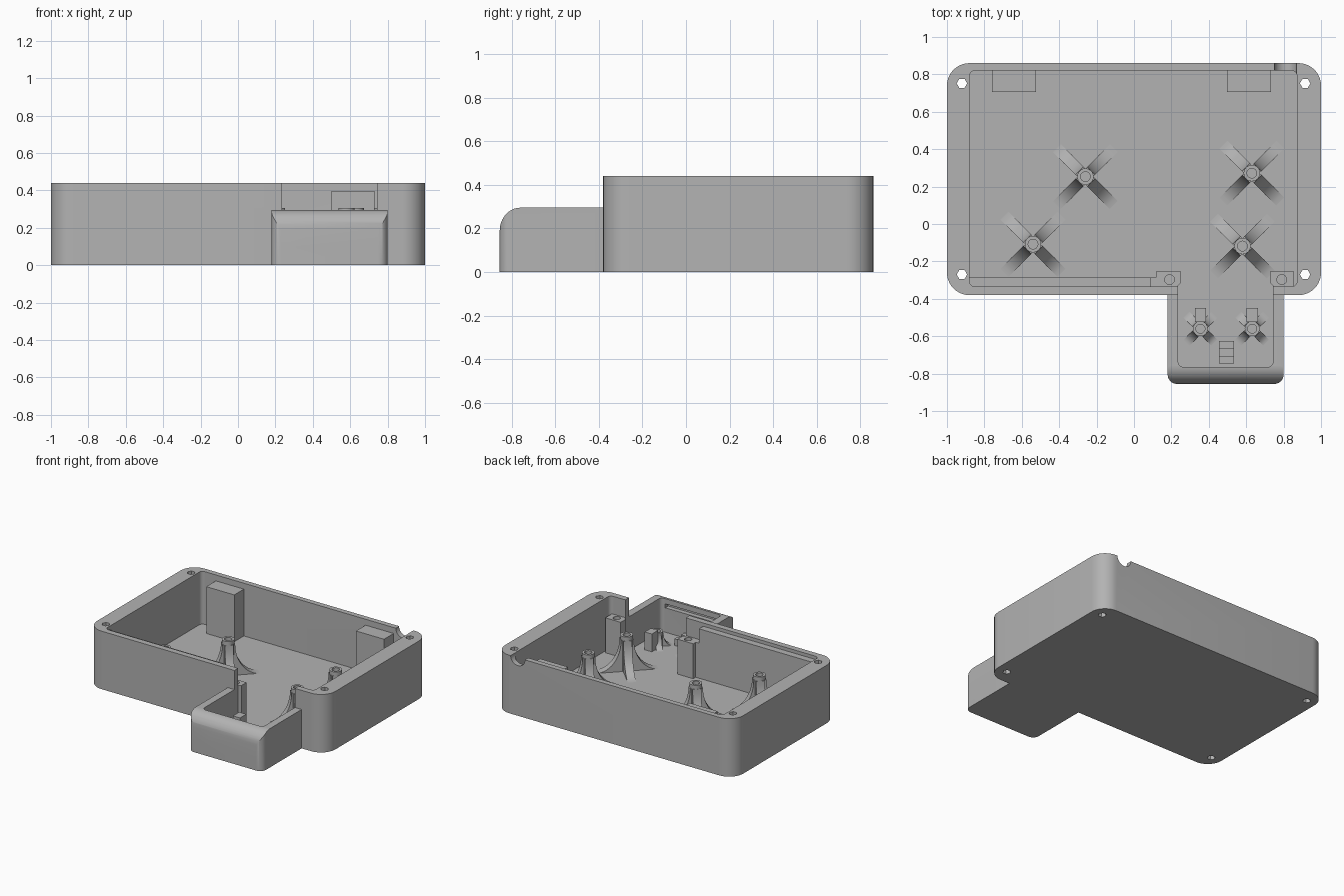
import bpy, bmesh, math
from mathutils import Matrix, Vector

if "Cube" in bpy.data.objects:
    bpy.data.objects.remove(bpy.data.objects["Cube"])

grey = bpy.data.materials.new("plain_grey")
grey.use_nodes = True
grey.diffuse_color = (0.45, 0.45, 0.45, 1)
grey.node_tree.nodes["Principled BSDF"].inputs["Base Color"].default_value = (0.45, 0.45, 0.45, 1)

FLOOR, RIM, LOW_RIM = 0.04, 0.44, 0.295


def finish(name, bm):
    bmesh.ops.remove_doubles(bm, verts=bm.verts, dist=1e-5)
    bmesh.ops.recalc_face_normals(bm, faces=bm.faces)
    mesh = bpy.data.meshes.new(name)
    bm.to_mesh(mesh)
    bm.free()
    mesh.materials.append(grey)
    obj = bpy.data.objects.new(name, mesh)
    bpy.context.collection.objects.link(obj)
    return obj


def extrude(bm, points, vector):
    face = bm.faces.new([bm.verts.new(p) for p in points])
    out = bmesh.ops.extrude_face_region(bm, geom=[face])
    moved = [v for v in out["geom"] if isinstance(v, bmesh.types.BMVert)]
    bmesh.ops.translate(bm, verts=moved, vec=vector)
    return moved


def slab(name, x0, x1, y0, y1, z0, z1, radii=(0, 0, 0, 0), steps=10):
    """Upright prism; radii run from the +x+y corner anticlockwise."""
    pts = []
    corners = ((x1, y1), (x0, y1), (x0, y0), (x1, y0))
    for i, ((x, y), r) in enumerate(zip(corners, radii)):
        cx = x - r if x == x1 else x + r
        cy = y - r if y == y1 else y + r
        for k in range(steps + 1 if r else 1):
            a = math.pi / 2 * (i + k / steps)
            pts.append((cx + r * math.cos(a), cy + r * math.sin(a), z0))
    bm = bmesh.new()
    extrude(bm, pts, (0, 0, z1 - z0))
    return finish(name, bm)


def rod(name, x, y, z0, z1, r, sides, axis="Z"):
    bm = bmesh.new()
    bmesh.ops.create_cone(bm, cap_ends=True, segments=sides, radius1=r, radius2=r, depth=z1 - z0)
    if axis == "Y":
        bmesh.ops.rotate(bm, verts=bm.verts, matrix=Matrix.Rotation(math.pi / 2, 3, "X"))
    else:
        bmesh.ops.rotate(bm, verts=bm.verts, matrix=Matrix.Rotation(math.pi / sides, 3, "Z"))
    bmesh.ops.translate(bm, verts=bm.verts, vec=(x, y, (z0 + z1) / 2))
    return finish(name, bm)


def boolean(target, other, operation):
    mod = target.modifiers.new(operation, "BOOLEAN")
    mod.operation, mod.object, mod.solver = operation, other, "EXACT"
    bpy.context.view_layer.objects.active = target
    bpy.ops.object.modifier_apply(modifier=mod.name)
    bpy.data.objects.remove(other)


def smooth(obj):
    bpy.ops.object.select_all(action="DESELECT")
    obj.select_set(True)
    bpy.context.view_layer.objects.active = obj
    bpy.ops.object.shade_smooth_by_angle(angle=math.radians(30))


# Front bay: rounded plan intersected with a side profile whose top front edge is rounded
bay = slab("front_bay", 0.18, 0.80, -0.855, -0.30, 0, 0.6, (0, 0, 0.05, 0.05))
bm = bmesh.new()
side = [(0, -0.2, -0.1), (0, -0.2, LOW_RIM), (0, -0.76, LOW_RIM)]
for k in range(1, 11):
    a = math.pi / 2 * k / 10
    side.append((0, -0.76 - 0.095 * math.sin(a), 0.19 + 0.105 * math.cos(a)))
side += [(0, -0.855, 0.1), (0, -0.9, 0.1), (0, -0.9, -0.1)]
extrude(bm, side, (1, 0, 0))
boolean(bay, finish("bay_profile", bm), "INTERSECT")

# Main case
case = slab("case", -1, 1, -0.38, 0.86, 0, RIM, (0.12,) * 4)
boolean(case, bay, "UNION")
boolean(case, slab("cavity", -0.88, 0.872, -0.335, 0.82, FLOOR, 1, (0.03,) * 4), "DIFFERENCE")
boolean(case, slab("bay_cavity", 0.236, 0.744, -0.765, -0.2, FLOOR, 1, (0, 0, 0.03, 0.03)), "DIFFERENCE")
boolean(case, slab("bay_groove", 0.27, 0.71, -0.80, -0.75, 0.225, 0.255), "DIFFERENCE")
boolean(case, rod("cable_notch", 0.81, 0.84, RIM - 0.06, RIM + 0.06, 0.06, 32, "Y"), "DIFFERENCE")
for x in (-0.92, 0.915):
    for y in (-0.27, 0.752):
        boolean(case, rod("screw_hole", x, y, -0.1, 0.6, 0.028, 6), "DIFFERENCE")
smooth(case)

# Ledge along the inside of the front wall, with a short stepped end
slab("front_ledge", -0.88, 0.09, -0.336, -0.285, FLOOR, 0.415)
slab("front_ledge_end", 0.09, 0.15, -0.336, -0.285, FLOOR, 0.305)

# Blocks on the back wall
for label, x in (("right", -0.76), ("left", 0.497)):
    slab("back_block_" + label, x, x + 0.235, 0.705, 0.821, FLOOR, 0.395)

# Screw blocks beside the bay opening
for label, x0, x1, hole, cut in (("right", 0.118, 0.25, 0.19, (0, 0, 0, 0.04)),
                                 ("left", 0.727, 0.856, 0.79, (0, 0, 0.04, 0))):
    block = slab("screw_block_" + label, x0, x1, -0.355, -0.255, FLOOR, 0.305, cut, 1)
    boolean(block, rod("bore", hole, -0.297, 0.15, 0.5, 0.026, 24), "DIFFERENCE")
    smooth(block)


def standoff(name, x, y, top, radius, bore, reach, width, shoulder):
    """Hollow pin held by four concave diagonal ribs."""
    bm = bmesh.new()
    ring = [(bore, FLOOR), (radius, FLOOR), (radius, top), (bore, top)]
    verts = [bm.verts.new((r, 0, z)) for r, z in ring]
    edges = [bm.edges.new((verts[i], verts[(i + 1) % 4])) for i in range(4)]
    bmesh.ops.spin(bm, geom=verts + edges, cent=(0, 0, 0), axis=(0, 0, 1),
                   angle=math.tau, steps=24, use_duplicate=False)
    pin = finish(name + "_pin", bm)
    pin.location = (x, y, 0)
    smooth(pin)
    bm = bmesh.new()
    inner = radius * 0.8
    for q in range(4):
        turn = Matrix.Rotation(math.pi / 4 + q * math.pi / 2, 3, "Z")
        pts = [(inner, FLOOR)]
        for k in range(13):
            a = math.pi / 2 * k / 12
            pts.append((reach - (reach - radius) * math.sin(a),
                        shoulder - (shoulder - FLOOR) * math.cos(a)))
        pts.append((inner, shoulder))
        extrude(bm, [turn @ Vector((r, -width / 2, z)) for r, z in pts],
                turn @ Vector((0, width, 0)))
    ribs = finish(name + "_ribs", bm)
    ribs.location = (x, y, 0)
    smooth(ribs)


for i, (x, y) in enumerate(((-0.26, 0.253), (0.63, 0.272), (-0.54, -0.108), (0.58, -0.118))):
    standoff("standoff_%d" % (i + 1), x, y, 0.305, 0.044, 0.026, 0.215, 0.06, 0.275)

# Bay standoffs, each with a stop block behind
for label, x in (("right", 0.355), ("left", 0.632)):
    standoff("bay_standoff_" + label, x, -0.56, 0.15, 0.04, 0.024, 0.105, 0.045, 0.13)
    slab("bay_stop_" + label, x - 0.03, x + 0.03, -0.525, -0.45, FLOOR, 0.175)

# Small stepped clip on the bay floor
for i, height in enumerate((0.05, 0.03, 0.05)):
    y = -0.745 + i * 0.04
    slab("floor_clip_%d" % (i + 1), 0.455, 0.535, y, y + 0.04, FLOOR, FLOOR + height)
